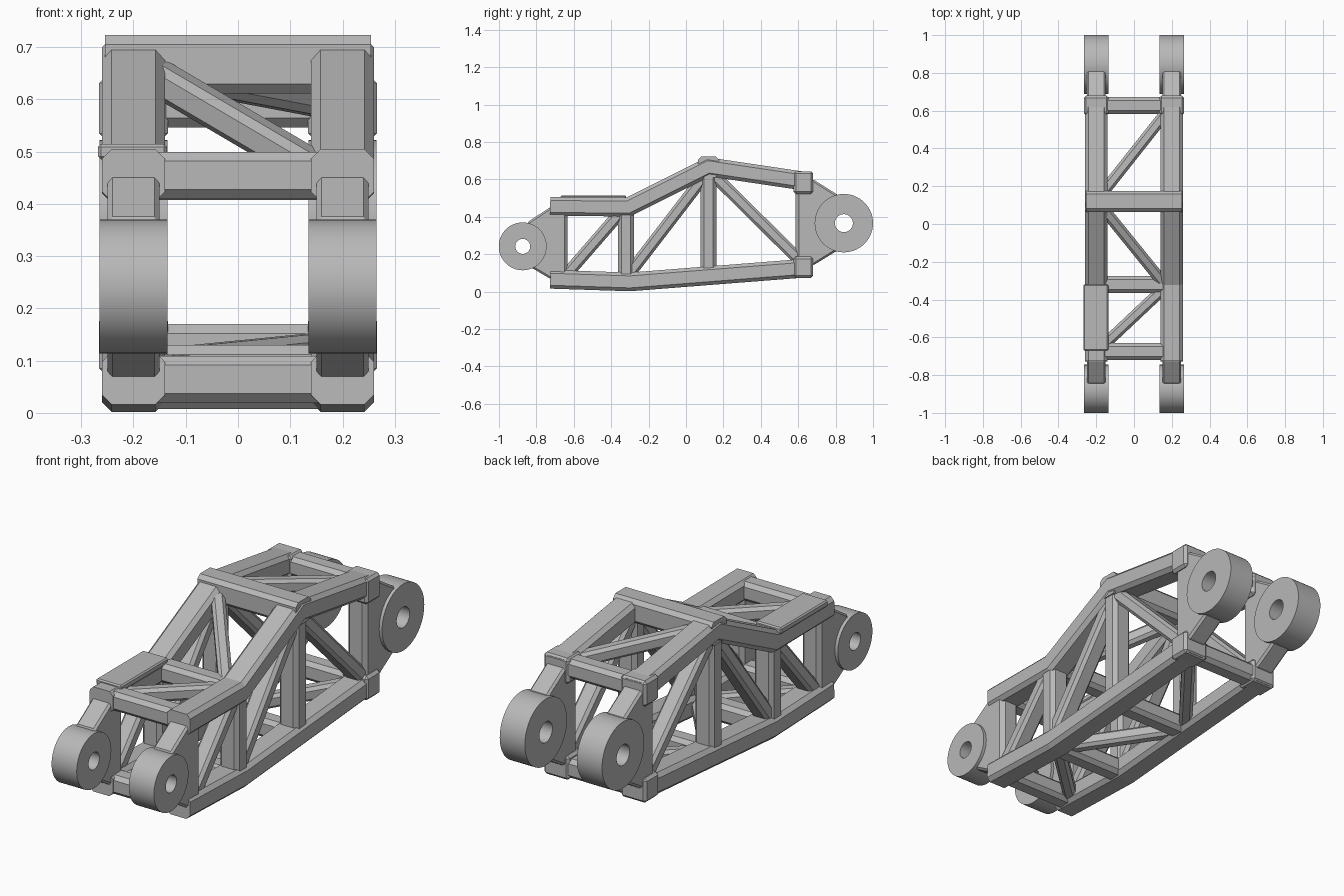
import bpy, bmesh, math
from mathutils import Vector

old = bpy.data.objects.get("Cube")
if old:
    bpy.data.objects.remove(old, do_unlink=True)

steel = bpy.data.materials.new("plain_grey")
steel.use_nodes = True
GREY = (0.48, 0.48, 0.48, 1)
steel.diffuse_color = GREY
steel.node_tree.nodes["Principled BSDF"].inputs["Base Color"].default_value = GREY

X, Y, Z = Vector((1, 0, 0)), Vector((0, 1, 0)), Vector((0, 0, 1))


def finish(name, bm):
    bmesh.ops.recalc_face_normals(bm, faces=bm.faces)
    mesh = bpy.data.meshes.new(name)
    bm.to_mesh(mesh)
    bm.free()
    obj = bpy.data.objects.new(name, mesh)
    bpy.context.collection.objects.link(obj)
    mesh.materials.append(steel)
    return obj


def bevel(obj, width):
    mod = obj.modifiers.new("chamfer", 'BEVEL')
    mod.width, mod.segments = width, 1
    return obj


def beam(name, path, w, h, up=Z, c=0.018):
    """Chamfered rectangular bar swept along a path with mitred joints."""
    path = [Vector(p) for p in path]
    a, b = w / 2, h / 2
    section = [(a, b - c), (a - c, b), (c - a, b), (-a, b - c),
               (-a, c - b), (c - a, -b), (a - c, -b), (a, c - b)]
    bm = bmesh.new()
    rings = []
    segs = [(q - p).normalized() for p, q in zip(path, path[1:])]
    for i, p in enumerate(path):
        before, after = segs[max(i - 1, 0)], segs[min(i, len(segs) - 1)]
        t = (before + after).normalized()
        side = t.cross(up).normalized()
        n = side.cross(t) / t.dot(after)
        rings.append([bm.verts.new(p + side * u + n * v) for u, v in section])
    for r, s in zip(rings, rings[1:]):
        for i in range(8):
            j = (i + 1) % 8
            bm.faces.new((r[i], r[j], s[j], s[i]))
    bm.faces.new(rings[0])
    bm.faces.new(rings[-1])
    return finish(name, bm)


def box(name, lo, hi, chamfer):
    bm = bmesh.new()
    bmesh.ops.create_cube(bm, size=1)
    lo, hi = Vector(lo), Vector(hi)
    for v in bm.verts:
        v.co = (lo + hi) / 2 + v.co * (hi - lo)
    return bevel(finish(name, bm), chamfer)


def plate(name, outline, x0, x1):
    """Side outline in (y, z) given thickness along x."""
    bm = bmesh.new()
    face = bm.faces.new([bm.verts.new((x0, y, z)) for y, z in outline])
    out = bmesh.ops.extrude_face_region(bm, geom=[face])
    verts = [g for g in out["geom"] if isinstance(g, bmesh.types.BMVert)]
    bmesh.ops.translate(bm, verts=verts, vec=(x1 - x0, 0, 0))
    return bevel(finish(name, bm), 0.01)


def eye(name, x, y, z, radius, hole, half=0.065, n=64):
    """Thick round eye with a through hole along x."""
    bm = bmesh.new()
    loops = []
    for r, dx in ((radius, -half), (radius, half), (hole, half), (hole, -half)):
        loops.append([bm.verts.new((x + dx, y + r * math.cos(k * math.tau / n),
                                    z + r * math.sin(k * math.tau / n))) for k in range(n)])
    for a, b in zip(loops, loops[1:] + loops[:1]):
        for i in range(n):
            j = (i + 1) % n
            bm.faces.new((a[i], a[j], b[j], b[i]))
    obj = finish(name, bm)
    bpy.context.view_layer.objects.active = obj
    for o in bpy.context.selected_objects:
        o.select_set(False)
    obj.select_set(True)
    bpy.ops.object.shade_smooth_by_angle(angle=math.radians(35))


# Chord centre lines in (y, z)
TOP = [(-0.726, 0.455), (-0.31, 0.452), (0.12, 0.667), (0.67, 0.585)]
BOTTOM = [(-0.726, 0.066), (-0.30, 0.052), (0.67, 0.128)]


def height(line, y):
    for (y0, z0), (y1, z1) in zip(line, line[1:]):
        if y <= y1:
            break
    return z0 + (z1 - z0) * (y - y0) / (y1 - y0)


STATIONS = [-0.675, -0.32, 0.12, 0.628]
SIDE_BRACES = [((-0.64, 0.09), (-0.34, 0.435)),
               ((-0.30, 0.10), (0.10, 0.62)),
               ((0.13, 0.64), (0.63, 0.145))]
FRONT_LUG = [(-0.68, 0.455), (-0.72, 0.455), (-0.85, 0.37), (-0.80, 0.243),
             (-0.83, 0.13), (-0.72, 0.065), (-0.68, 0.065)]
BACK_LUG = [(0.64, 0.60), (0.68, 0.60), (0.815, 0.515), (0.76, 0.366),
            (0.81, 0.22), (0.68, 0.14), (0.64, 0.14)]

for side, s in (("left", 1), ("right", -1)):
    x = 0.2 * s
    # Long chords, posts and side braces
    beam(side + "_top_chord", [(x, y, z) for y, z in TOP], 0.12, 0.1)
    beam(side + "_bottom_chord", [(x, y, z) for y, z in BOTTOM], 0.12, 0.1)
    for i, y in enumerate(STATIONS):
        beam(f"{side}_post_{i}", [(x, y, height(BOTTOM, y)), (x, y, height(TOP, y))],
             0.1, 0.085, up=Y)
    for i, (p, q) in enumerate(SIDE_BRACES):
        beam(f"{side}_side_brace_{i}", [(x, *p), (x, *q)], 0.085, 0.065, c=0.014)
    # Corner caps at the back
    for level, z0, z1 in (("top", 0.523, 0.643), ("bottom", 0.073, 0.187)):
        box(f"{side}_back_{level}_cap", (x - 0.066, 0.575, z0), (x + 0.066, 0.68, z1), 0.012)
    # Mounting lugs with their eyes
    plate(side + "_front_lug", FRONT_LUG, x - 0.05, x + 0.05)
    plate(side + "_back_lug", BACK_LUG, x - 0.05, x + 0.05)
    eye(side + "_front_eye", x, -0.873, 0.242, 0.128, 0.04)
    eye(side + "_back_eye", x, 0.844, 0.366, 0.156, 0.048)

# Cross beams and flat zigzag braces joining both sides
for level, line in (("top", TOP), ("bottom", BOTTOM)):
    for i, y in enumerate(STATIONS):
        z = height(line, y)
        peak = level == "top" and i == 2
        size = 0.112 if peak else 0.09
        reach = 0.255 if peak else 0.24
        beam(f"{level}_cross_beam_{i}", [(-reach, y, z), (reach, y, z)], size, size)
    for i, (y0, y1) in enumerate(((-0.65, -0.33), (0.09, -0.33), (0.16, 0.59))):
        beam(f"{level}_flat_brace_{i}", [(-0.17, y0, height(line, y0)),
                                         (0.17, y1, height(line, y1))], 0.06, 0.065, c=0.014)

# Pad on top of the right front chord
box("right_top_pad", (-0.268, -0.67, 0.485), (-0.136, -0.32, 0.515), 0.006)
